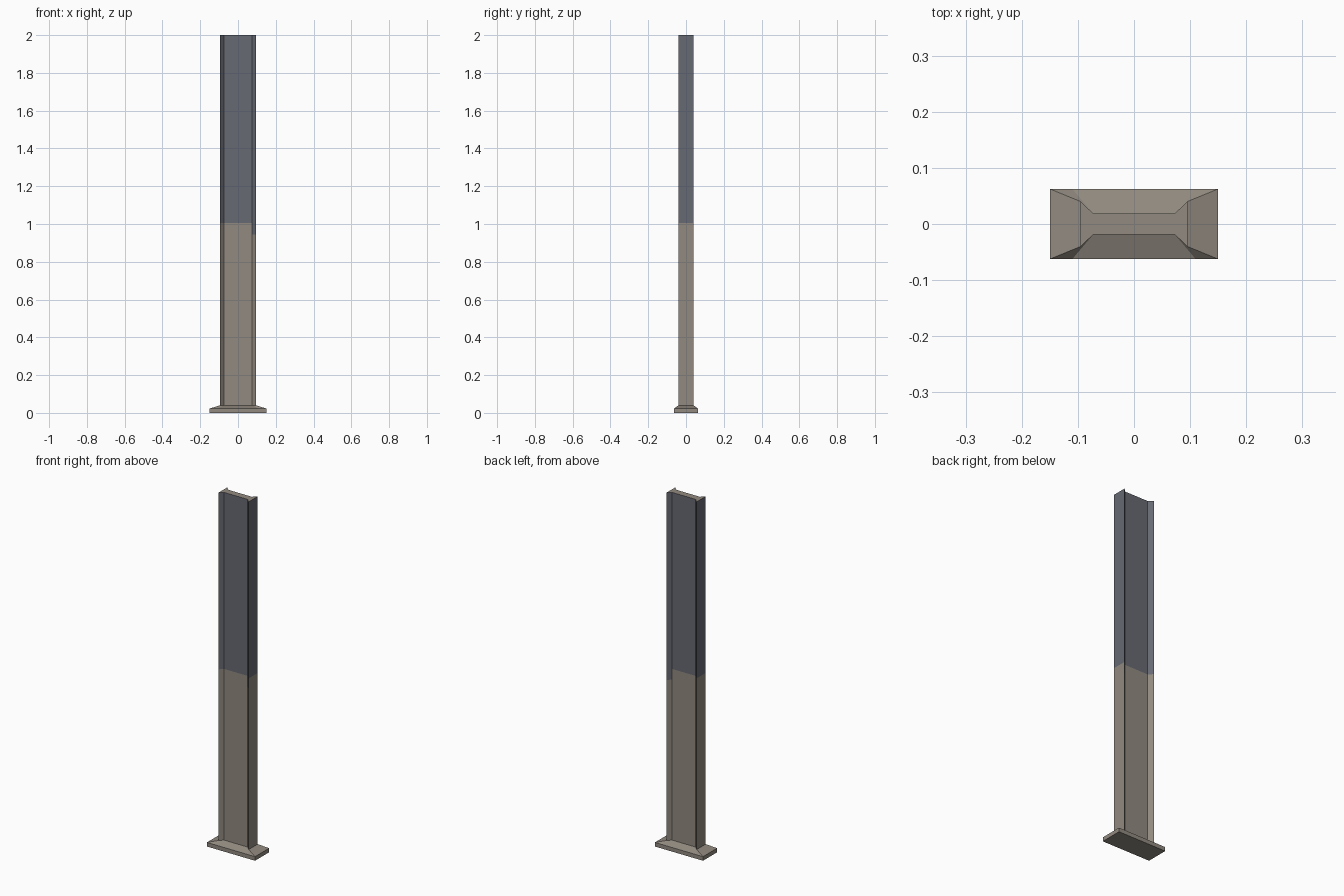
import bpy, bmesh

if "Cube" in bpy.data.objects:
    bpy.data.objects.remove(bpy.data.objects["Cube"])


def material(name, color):
    m = bpy.data.materials.new(name)
    m.diffuse_color = (*color, 1)
    m.use_nodes = True
    m.node_tree.nodes["Principled BSDF"].inputs["Base Color"].default_value = m.diffuse_color
    return m


BROWN = material("warm stone grey", (0.285, 0.253, 0.216))
BLUE = material("blue steel grey", (0.135, 0.144, 0.172))


def outline(ox, oy, ix, iy):
    """Eight-point I-shaped outline: outer corners (ox, oy), inner web corners (ix, iy)."""
    return [(-ox, -oy), (-ix, -iy), (ix, -iy), (ox, -oy),
            (ox, oy), (ix, iy), (-ix, iy), (-ox, oy)]


def loft(name, rings, blue_rule=None):
    """Skin a stack of (outline, z) rings and cap both ends."""
    bm = bmesh.new()
    loops = [[bm.verts.new((x, y, z)) for x, y in pts] for pts, z in rings]
    n = len(loops[0])
    for a, b in zip(loops, loops[1:]):
        for i in range(n):
            j = (i + 1) % n
            bm.faces.new((a[i], a[j], b[j], b[i]))
    # caps as two flange trapezoids and a web rectangle
    for loop in (loops[0], loops[-1]):
        for ids in ((0, 1, 6, 7), (1, 2, 5, 6), (2, 3, 4, 5)):
            bm.faces.new([loop[i] for i in ids])
    bmesh.ops.recalc_face_normals(bm, faces=bm.faces)
    if blue_rule:
        for f in bm.faces:
            f.material_index = int(blue_rule(f.calc_center_median(), f.normal))
    me = bpy.data.meshes.new(name)
    bm.to_mesh(me)
    bm.free()
    me.materials.append(BROWN)
    me.materials.append(BLUE)
    ob = bpy.data.objects.new(name, me)
    bpy.context.collection.objects.link(ob)


profile = outline(0.095, 0.04, 0.073, 0.019)
foot = outline(0.15, 0.0625, 0.11, 0.0625)


# upper half is blue; the inner slopes of the right flange turn blue a bit lower
def upper_blue(c, n):
    if n.z > 0.5:
        return False
    right_slope = n.x < -0.2 and c.x > 0
    return c.z > 1.005 or (right_slope and c.z > 0.945)


# foot plate with sloped shoulders
loft("foot_plate", [(foot, 0), (foot, 0.023), (profile, 0.04)])

# tall flanged post
loft("post", [(profile, 0.04), (profile, 0.945), (profile, 1.005), (profile, 2.0)],
     upper_blue)
